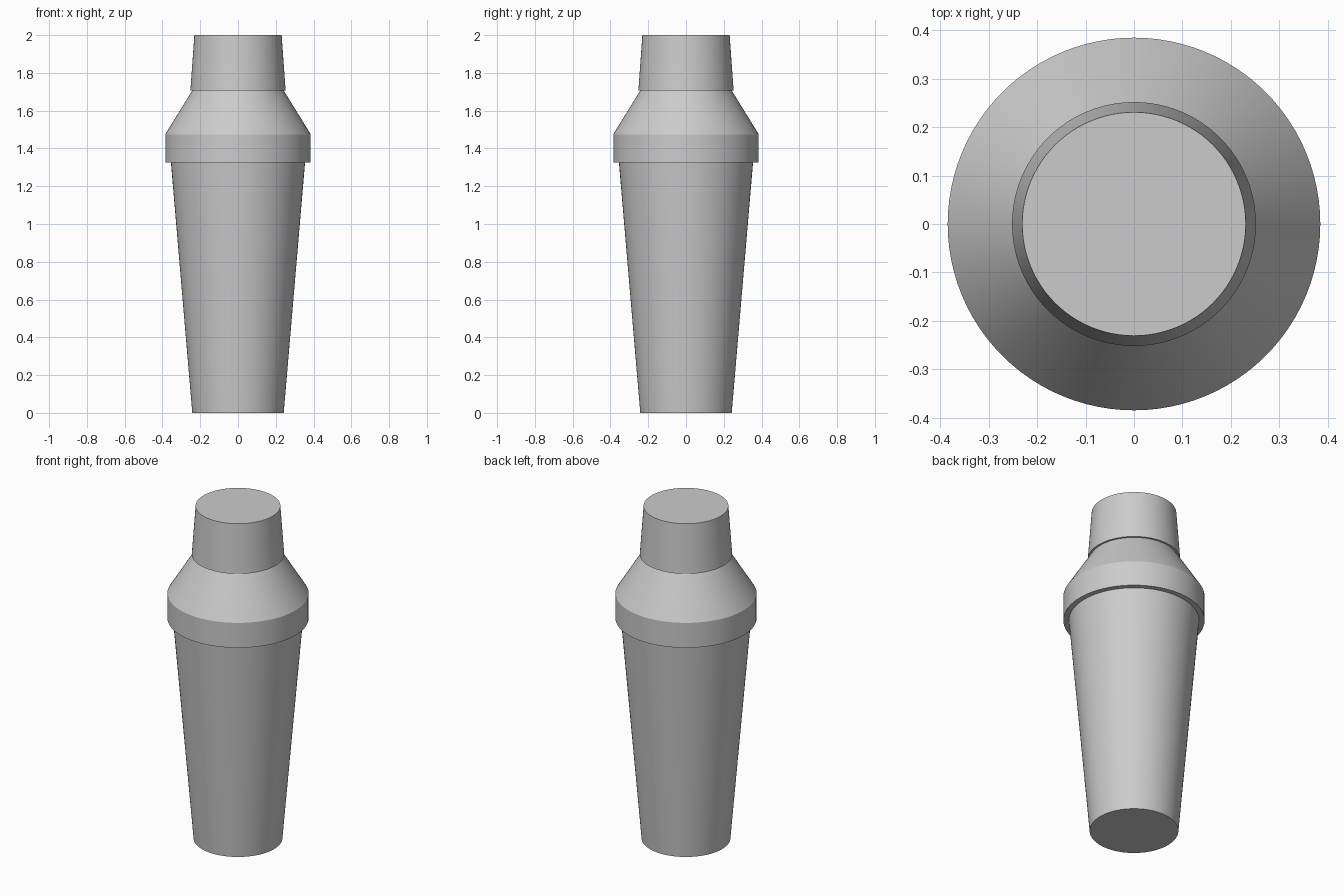
import bpy, bmesh, math

SEGMENTS = 96

cube = bpy.data.objects.get("Cube")
if cube:
    bpy.data.objects.remove(cube, do_unlink=True)

steel = bpy.data.materials.new("brushed_grey")
steel.use_nodes = True
grey = (0.6, 0.6, 0.6, 1)
steel.diffuse_color = grey
steel.node_tree.nodes["Principled BSDF"].inputs["Base Color"].default_value = grey


def turned_part(name, profile):
    """Closed solid of revolution from (radius, height) points, bottom to top."""
    bm = bmesh.new()
    rings = []
    for r, z in profile:
        angles = [math.tau * i / SEGMENTS for i in range(SEGMENTS)]
        rings.append([bm.verts.new((r * math.cos(a), r * math.sin(a), z)) for a in angles])
    for low, high in zip(rings, rings[1:]):
        for i in range(SEGMENTS):
            j = (i + 1) % SEGMENTS
            bm.faces.new((low[i], low[j], high[j], high[i]))
    bm.faces.new(rings[0][::-1])
    bm.faces.new(rings[-1])
    mesh = bpy.data.meshes.new(name)
    bm.to_mesh(mesh)
    bm.free()
    mesh.materials.append(steel)
    obj = bpy.data.objects.new(name, mesh)
    bpy.context.collection.objects.link(obj)
    bpy.ops.object.select_all(action="DESELECT")
    obj.select_set(True)
    bpy.context.view_layer.objects.active = obj
    bpy.ops.object.shade_smooth_by_angle(angle=math.radians(25))
    return obj


# Tapered cup
turned_part("body", [(0.242, 0), (0.355, 1.325)])
# Collar band and sloping shoulder
turned_part("shoulder", [(0.385, 1.325), (0.385, 1.475), (0.24, 1.71)])
# Small cap overhanging the neck
turned_part("cap", [(0.252, 1.708), (0.231, 2.0)])
